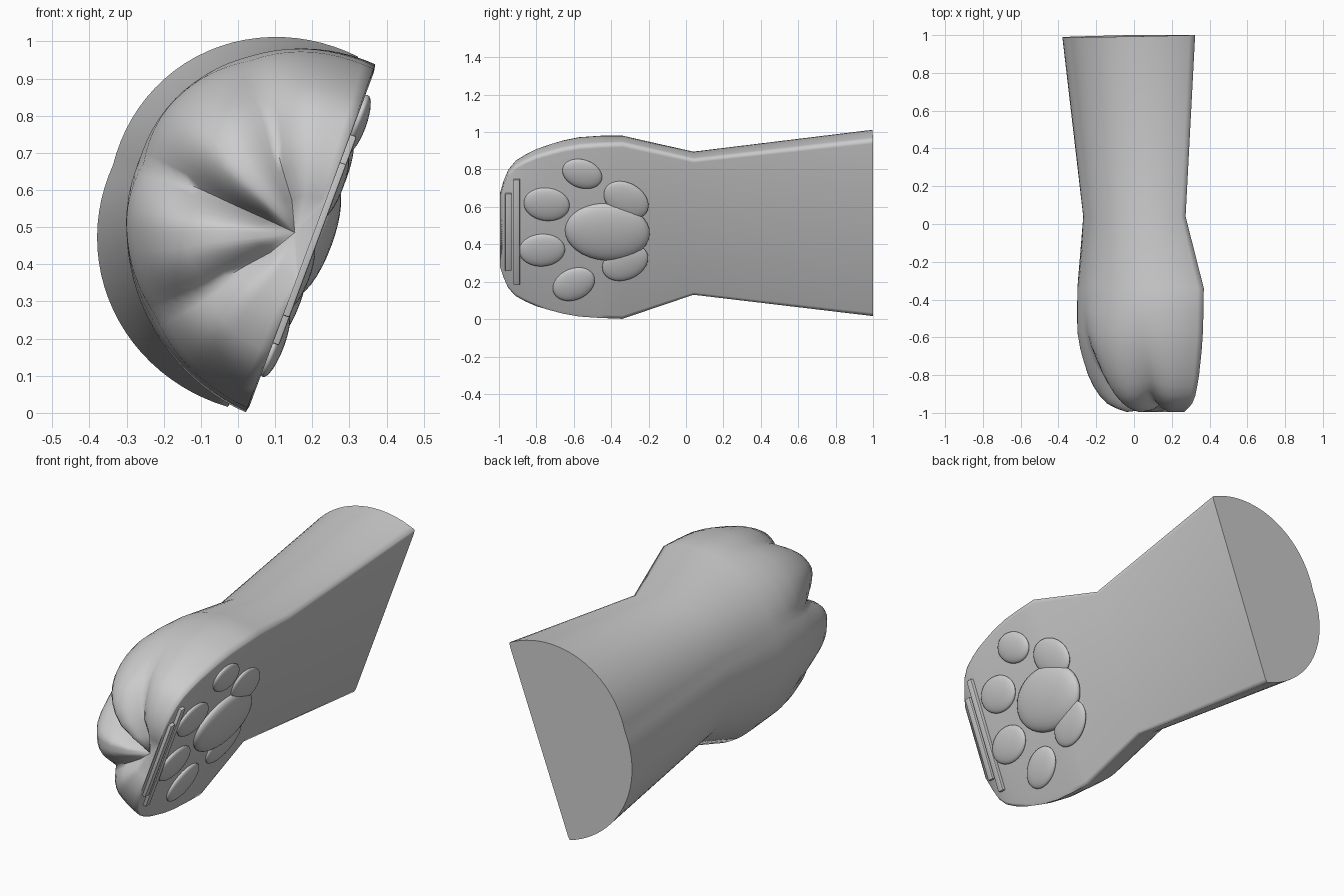
import bpy, bmesh, math
from mathutils import Matrix, Vector

if "Cube" in bpy.data.objects:
    bpy.data.objects.remove(bpy.data.objects["Cube"])

# Local frame of the tilted flat face: along = +y, up the face, outward normal
ALONG = Vector((0, 1, 0))
UP = Vector((0.349, 0, 0.937))
OUT = ALONG.cross(UP)
ORIGIN = Vector((0.195, 0, 0.47))
FRAME = Matrix.Translation(ORIGIN) @ Matrix((ALONG, UP, OUT)).transposed().to_4x4()
SEG = 48
CREASES = [(38, 0.5), (86, 1.0), (138, 0.6)]   # angle in degrees, depth


def finish(name, bm, angle):
    bmesh.ops.recalc_face_normals(bm, faces=bm.faces)
    me = bpy.data.meshes.new(name)
    bm.to_mesh(me)
    bm.free()
    ob = bpy.data.objects.new(name, me)
    bpy.context.collection.objects.link(ob)
    bpy.ops.object.select_all(action='DESELECT')
    ob.select_set(True)
    bpy.context.view_layer.objects.active = ob
    bpy.ops.object.shade_smooth_by_angle(angle=math.radians(angle))
    return ob


def crease(theta):
    return max(k * max(0, 1 - abs(math.degrees(theta) - a) / 21) ** 1.7 for a, k in CREASES)


# Half-round arm and paw: y, half chord, depth, recess of flat face, skew, fullness
RINGS = [(1.0, .503, .517, .05, .01, .045), (.04, .385, .405, .06, .02, .04),
         (-.34, .5, .505, 0, .03, 0), (-.46, .495, .51, 0, .04, 0), (-.57, .487, .51, 0, .04, 0),
         (-.66, .47, .495, 0, .04, 0), (-.73, .45, .475, 0, .04, 0), (-.8, .428, .45, 0, .035, 0),
         (-.86, .40, .42, 0, .03, 0), (-.91, .37, .385, 0, .03, 0), (-.95, .325, .345, 0, .02, 0),
         (-.975, .265, .30, 0, .02, 0), (-.995, .20, .24, 0, 0, 0), (-.985, .11, .15, 0, 0, 0)]
bm = bmesh.new()
loops = []
for y, half, depth, recess, skew, full in RINGS:
    front = min(1, max(0, (-.35 - y) / .6)) ** 1.6
    slant = .012 if y == 1 else 0
    loop = []
    for i in range(SEG + 1):
        t = math.pi * i / SEG
        c = crease(t) * front
        s = math.sin(2 * t)
        r = (1 - .2 * c) * (1 + skew * s + full * abs(s))
        local = Vector((y + .1 * c * front - slant * math.sin(t),
                        half * r * math.cos(t), -recess - depth * r * math.sin(t)))
        loop.append(bm.verts.new(FRAME @ local))
    # soft rim along both edges of the flat face
    for side in (-1, 1):
        loop.append(bm.verts.new(FRAME @ Vector((y, side * half * .96, -recess + .004))))
    loops.append(loop)
COUNT = SEG + 3
for a, b in zip(loops, loops[1:]):
    for i in range(COUNT):
        j = (i + 1) % COUNT
        bm.faces.new((a[i], a[j], b[j], b[i]))
bm.faces.new(loops[0])
# toe creases meet at one point on the front
tip = bm.verts.new(FRAME @ Vector((-.945, 0.0, -.045)))
for i in range(COUNT):
    bm.faces.new((loops[-1][i], loops[-1][(i + 1) % COUNT], tip))
finish("paw_arm", bm, 80)


# Pads: y, z of centre, half length, half width, thickness, tilt
PADS = {"main_pad": (-.42, .47, .227, .163, .05, -4),
        "upper_heel_pad": (-.32, .64, .13, .095, .025, -35),
        "lower_heel_pad": (-.325, .305, .13, .095, .025, 28),
        "toe_pad_1": (-.555, .78, .11, .08, .025, -22),
        "toe_pad_2": (-.745, .617, .123, .094, .025, -8),
        "toe_pad_3": (-.77, .372, .123, .092, .025, 4),
        "toe_pad_4": (-.60, .19, .118, .088, .025, 28)}
for name, (y, z, length, width, thick, tilt) in PADS.items():
    m = (FRAME @ Matrix.Translation((y, (z - .47) / .937, .01))
         @ Matrix.Rotation(math.radians(tilt), 4, 'Z') @ Matrix.Diagonal((length, width, thick, 1)))
    bm = bmesh.new()
    bmesh.ops.create_uvsphere(bm, u_segments=32, v_segments=16, radius=1, matrix=m)
    finish(name, bm, 60)

# Thin strips across the front of the flat face: y, half length, width
for name, y, half, width in (("long_strip", -.905, .30, .035), ("short_strip", -.95, .22, .035)):
    m = FRAME @ Matrix.Translation((y, 0, .004)) @ Matrix.Diagonal((width, half * 2, .035, 1))
    bm = bmesh.new()
    bmesh.ops.create_cube(bm, size=1, matrix=m)
    bmesh.ops.bevel(bm, geom=bm.edges[:], offset=.005, segments=2, affect='EDGES', profile=.5)
    finish(name, bm, 40)
